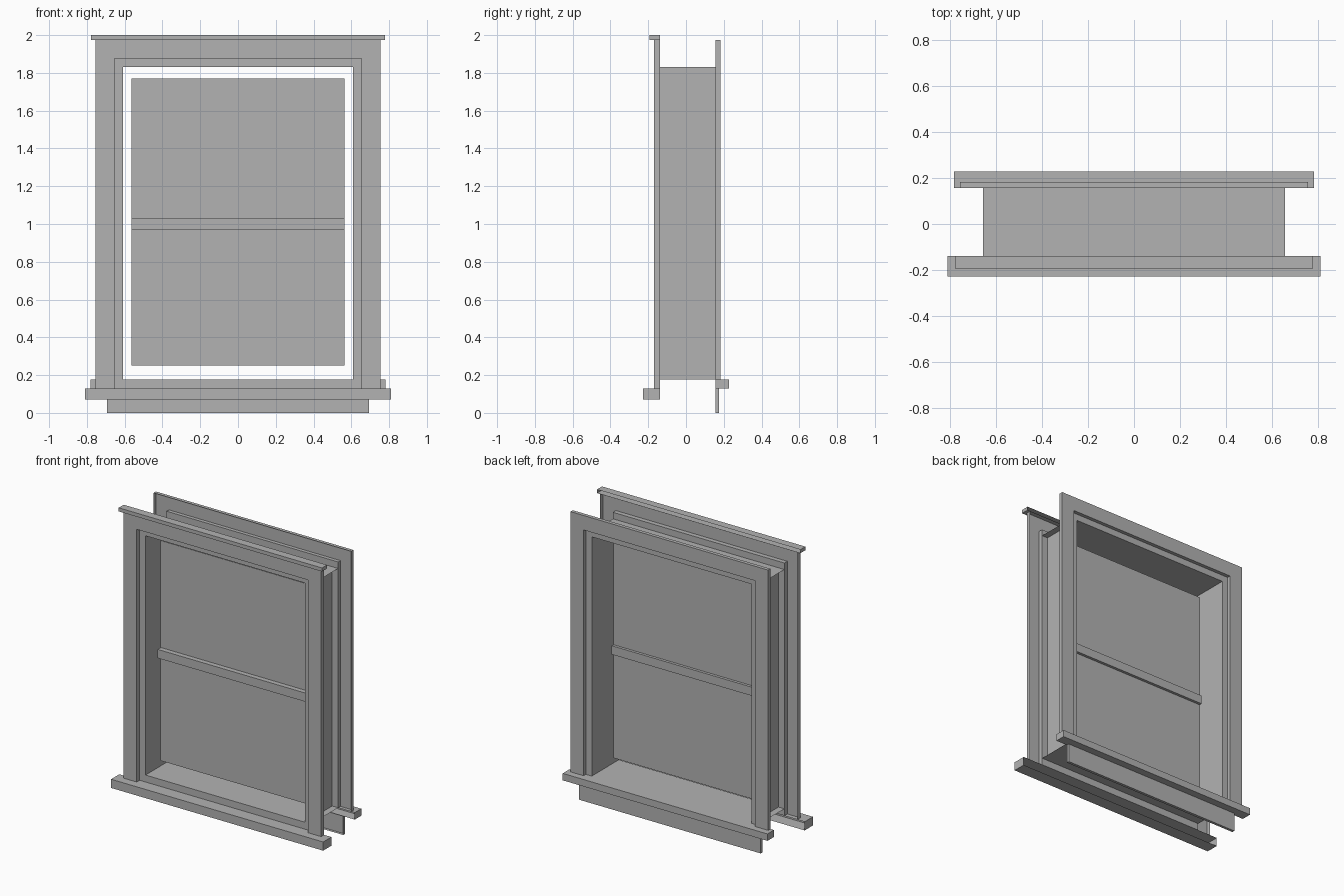
import bpy
import bmesh

cube = bpy.data.objects.get("Cube")
if cube:
    bpy.data.objects.remove(cube)

grey = bpy.data.materials.new("plain grey")
grey.use_nodes = True
grey.diffuse_color = (0.45, 0.45, 0.45, 1)
grey.node_tree.nodes["Principled BSDF"].inputs["Base Color"].default_value = grey.diffuse_color

FRONT, BACK = -0.138, 0.157        # planes where the trim meets the lining
OPEN_X, OPEN_LOW, OPEN_TOP = 0.61, 0.178, 1.83
STEP = 0.045                       # width of the lip around the opening
LIP_X, LIP_TOP = OPEN_X + STEP, OPEN_TOP + STEP


def finish(name, bm):
    bmesh.ops.recalc_face_normals(bm, faces=bm.faces)
    mesh = bpy.data.meshes.new(name)
    bm.to_mesh(mesh)
    bm.free()
    mesh.materials.append(grey)
    obj = bpy.data.objects.new(name, mesh)
    bpy.context.collection.objects.link(obj)
    return obj


def trim(name, outline, y_face, y_end, closed=False):
    """Flat outline in x and z with a rim along y, hollow behind unless closed."""
    bm = bmesh.new()
    face = bm.faces.new([bm.verts.new((x, y_face, z)) for x, z in outline])
    if closed:
        geom = bmesh.ops.extrude_face_region(bm, geom=[face], use_keep_orig=True)["geom"]
    else:
        geom = bmesh.ops.extrude_edge_only(bm, edges=bm.edges[:])["geom"]
    verts = [g for g in geom if isinstance(g, bmesh.types.BMVert)]
    bmesh.ops.translate(bm, verts=verts, vec=(0, y_end - y_face, 0))
    return finish(name, bm)


def sheet(name, corners):
    bm = bmesh.new()
    bm.faces.new([bm.verts.new(c) for c in corners])
    return finish(name, bm)


def rect(half, low, top):
    return [(-half, low), (half, low), (half, top), (-half, top)]


def arch(outer, outer_top, inner, inner_top, low):
    """Three-sided frame open at the bottom."""
    return [(-outer, low), (-inner, low), (-inner, inner_top), (inner, inner_top),
            (inner, low), (outer, low), (outer, outer_top), (-outer, outer_top)]


# Front trim
trim("front_casing", arch(0.755, 1.975, LIP_X, LIP_TOP, 0.13), -0.17, FRONT)
trim("front_cap", rect(0.777, 1.975, 2.0), -0.193, FRONT)
trim("front_sill", rect(0.81, 0.07, 0.13), -0.228, FRONT)

# Back trim
trim("back_casing", arch(0.755, 1.975, LIP_X, LIP_TOP, OPEN_LOW), 0.182, BACK)
trim("back_stool", rect(0.782, 0.13, OPEN_LOW), 0.228, BACK)
trim("back_apron", rect(0.694, 0, 0.13), 0.176, BACK)

# Lips between the casings and the lining
for name, y in (("front_lip", FRONT), ("back_lip", BACK)):
    outline = arch(LIP_X, LIP_TOP, OPEN_X, OPEN_TOP, OPEN_LOW)
    sheet(name, [(x, y, z) for x, z in outline])
sheet("front_lower_lip", [(x, FRONT, z) for x, z in rect(LIP_X, 0.13, OPEN_LOW)])

# Thin lining of the opening
for name, z in (("lining_floor", OPEN_LOW), ("lining_head", OPEN_TOP)):
    sheet(name, [(-LIP_X, FRONT, z), (LIP_X, FRONT, z), (LIP_X, BACK, z), (-LIP_X, BACK, z)])
for name, x in (("right_lining", -OPEN_X), ("left_lining", OPEN_X)):
    sheet(name, [(x, y, z) for y, z in ((FRONT, OPEN_LOW), (BACK, OPEN_LOW),
                                        (BACK, OPEN_TOP), (FRONT, OPEN_TOP))])

# Pane and meeting rail
trim("pane", rect(0.565, 0.25, 1.77), -0.036, -0.015, closed=True)
trim("meeting_rail", rect(0.565, 0.972, 1.032), -0.07, 0.004, closed=True)
